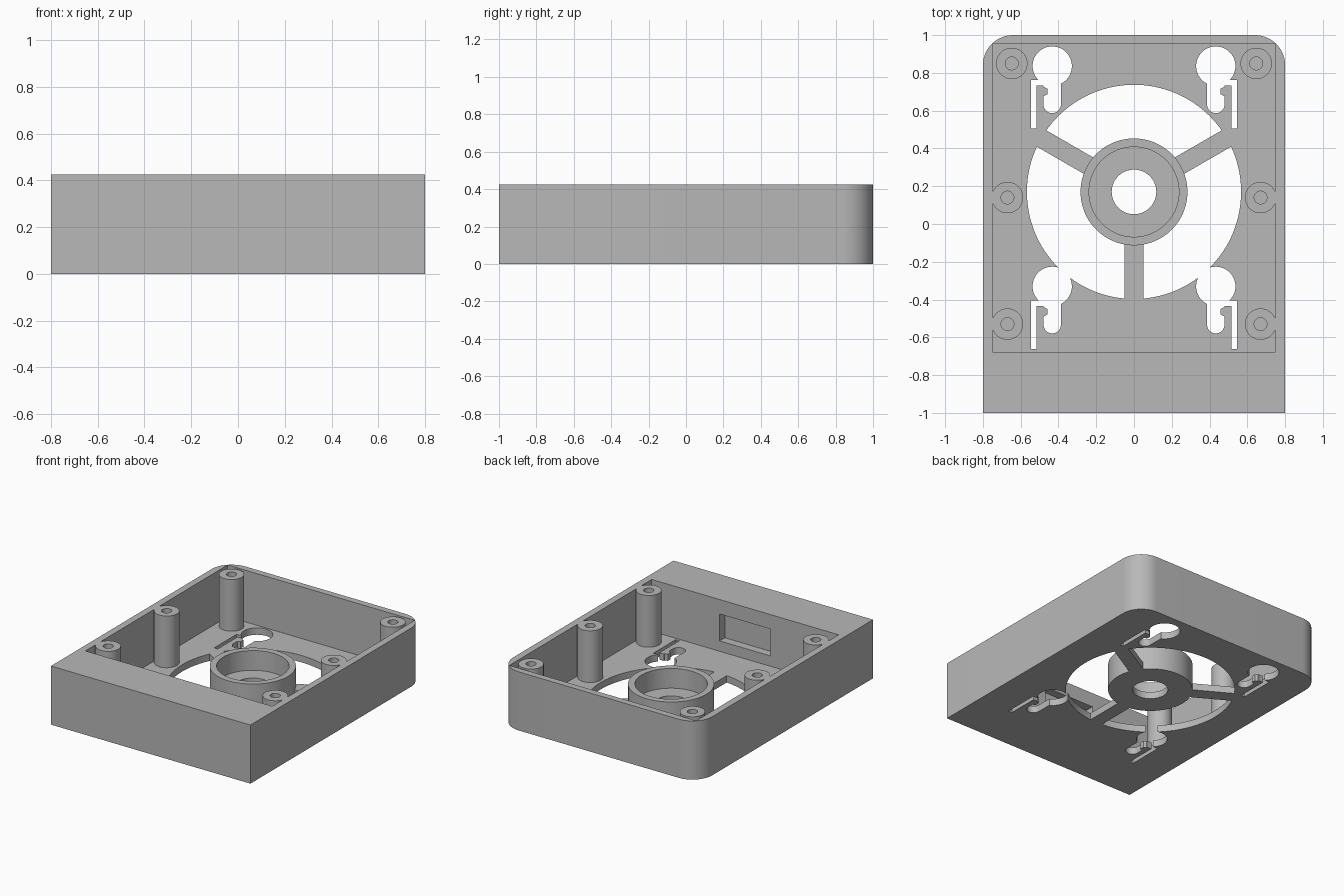
import bpy, bmesh
from math import pi, cos, sin, radians
from mathutils import Matrix

if "Cube" in bpy.data.objects:
    bpy.data.objects.remove(bpy.data.objects["Cube"], do_unlink=True)

grey = bpy.data.materials.new("plain_grey")
grey.use_nodes = True
grey.diffuse_color = (0.48, 0.48, 0.48, 1)
grey.node_tree.nodes["Principled BSDF"].inputs["Base Color"].default_value = grey.diffuse_color

HEIGHT, FLOOR = 0.425, 0.05
FAN_Y = 0.17


def prism(name, points, z0, z1):
    """Extrude a flat outline from z0 to z1."""
    bm = bmesh.new()
    face = bm.faces.new([bm.verts.new((x, y, z0)) for x, y in points])
    top = bmesh.ops.extrude_face_region(bm, geom=[face])["geom"]
    bmesh.ops.translate(bm, vec=(0, 0, z1 - z0),
                        verts=[v for v in top if isinstance(v, bmesh.types.BMVert)])
    bmesh.ops.recalc_face_normals(bm, faces=bm.faces)
    mesh = bpy.data.meshes.new(name)
    bm.to_mesh(mesh)
    bm.free()
    mesh.materials.append(grey)
    obj = bpy.data.objects.new(name, mesh)
    bpy.context.collection.objects.link(obj)
    return obj


def arc(x, y, r, start, end, n):
    return [(x + r * cos(start + (end - start) * i / n),
             y + r * sin(start + (end - start) * i / n)) for i in range(n + 1)]


def disc(name, x, y, r, z0, z1, n=64):
    return prism(name, arc(x, y, r, 0, 2 * pi, n)[:-1], z0, z1)


def box(name, x0, x1, y0, y1, z0, z1):
    return prism(name, [(x0, y0), (x1, y0), (x1, y1), (x0, y1)], z0, z1)


def combine(obj, tool, operation="DIFFERENCE"):
    """Apply a boolean and discard the tool."""
    mod = obj.modifiers.new("cut", "BOOLEAN")
    mod.operation, mod.solver, mod.object = operation, "EXACT", tool
    graph = bpy.context.evaluated_depsgraph_get()
    mesh = bpy.data.meshes.new_from_object(obj.evaluated_get(graph))
    obj.modifiers.clear()
    obj.data = mesh
    bpy.data.objects.remove(tool, do_unlink=True)


# Housing: square front corners, rounded back corners, open tray
outline = [(-0.8, -1), (0.8, -1)]
outline += arc(0.64, 0.84, 0.16, 0, pi / 2, 20) + arc(-0.64, 0.84, 0.16, pi / 2, pi, 20)
housing = prism("housing", outline, 0, HEIGHT)
combine(housing, box("cavity", -0.75, 0.75, -0.678, 0.953, FLOOR, 0.6))

# Rectangular pocket in the thick front wall
combine(housing, box("pocket", -0.205, 0.205, -0.738, -0.6, 0.125, 0.32))

# Fan opening, leaving three spokes and the hub base
opening = disc("opening", 0, FAN_Y, 0.567, -0.1, 0.15, 128)
for angle in (30, 150, 270):
    spoke = box("spoke", 0, 0.7, -0.05, 0.05, -0.2, 0.3)
    spoke.data.transform(Matrix.Translation((0, FAN_Y, 0)) @ Matrix.Rotation(radians(angle), 4, "Z"))
    combine(opening, spoke)
combine(opening, disc("hub_base", 0, FAN_Y, 0.283, -0.2, 0.3, 96))
combine(housing, opening)
combine(housing, disc("shaft_hole", 0, FAN_Y, 0.118, -0.1, 0.15))

# Keyhole mounts, each with a slit that frees a small spring arm
for side in (-1, 1):
    for y in (0.836, -0.33):
        x = side * 0.433
        combine(housing, disc("keyhole", x, y, 0.104, -0.1, 0.15))
        slot = arc(x, y - 0.203, 0.046, pi, 2 * pi, 20) + [(x + 0.046, y - 0.05), (x - 0.046, y - 0.05)]
        combine(housing, prism("slot", slot, -0.1, 0.15))
        a, b, c = side * 0.545, side * 0.516, side * 0.45
        slit = [(a, y - 0.331), (b, y - 0.331), (b, y - 0.103), (c, y - 0.103),
                (c, y - 0.074), (a, y - 0.074)]
        combine(housing, prism("slit", slit, -0.1, 0.15))
        # Catch on the arm that narrows the slot
        e, f = side * 0.483, side * 0.459
        prism("spring_catch", [(e, y - 0.108), (f, y - 0.12), (f, y - 0.15), (e, y - 0.162)], 0, FLOOR)

# Motor hub ring
hub = disc("hub_ring", 0, FAN_Y, 0.283, FLOOR, 0.193, 96)
combine(hub, disc("hub_bore", 0, FAN_Y, 0.238, 0, 0.3, 96))

# Screw posts; those beside the walls are joined to them
for side in (-1, 1):
    for x, y in ((0.647, 0.85), (0.67, 0.14), (0.67, -0.53)):
        post = disc("screw_post", side * x, y, 0.083, FLOOR, HEIGHT, 48)
        if x > 0.65:
            ends = sorted((side * 0.69, side * 0.753))
            combine(post, box("web", *ends, y - 0.035, y + 0.035, FLOOR, HEIGHT), "UNION")
        combine(post, disc("screw_hole", side * x, y, 0.034, 0.12, 0.6, 32))

# Smooth the curves, keep the edges sharp
bpy.ops.object.select_all(action="DESELECT")
for obj in bpy.context.collection.objects:
    if obj.type == "MESH" and grey.name in obj.data.materials:
        obj.select_set(True)
        bpy.context.view_layer.objects.active = obj
bpy.ops.object.shade_smooth_by_angle(angle=radians(30))
